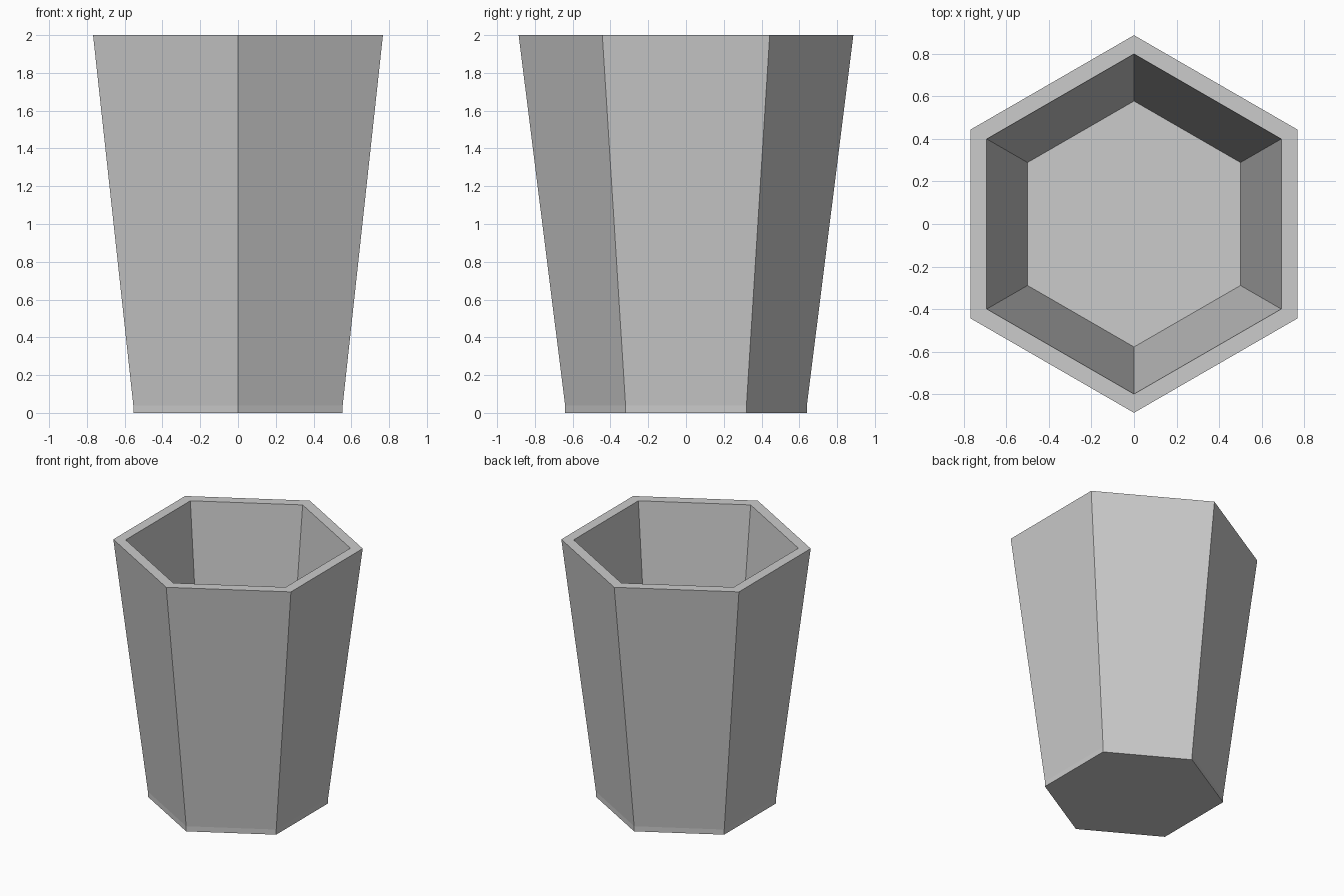
import bpy, bmesh, math

if "Cube" in bpy.data.objects:
    bpy.data.objects.remove(bpy.data.objects["Cube"])

SIDES = 6
# (radius, height) profile: outside from base centre up, over the rim, down to the floor
PROFILE = [(0.64, 0.0), (0.64, 0.04), (0.886, 2.0), (0.798, 2.0), (0.577, 0.04)]


def ring(bm, radius, z):
    """Hexagon of vertices with corners on the y axis."""
    angles = [math.pi / 2 + 2 * math.pi * i / SIDES for i in range(SIDES)]
    return [bm.verts.new((radius * math.cos(a), radius * math.sin(a), z)) for a in angles]


# Tapered hexagonal cup with a thin upright base band and an open top
bm = bmesh.new()
rings = [ring(bm, r, z) for r, z in PROFILE]
for low, high in zip(rings, rings[1:]):
    for i in range(SIDES):
        j = (i + 1) % SIDES
        bm.faces.new((low[i], low[j], high[j], high[i]))

# Underside and inner floor
bm.faces.new(list(reversed(rings[0])))
bm.faces.new(rings[-1])
bmesh.ops.recalc_face_normals(bm, faces=bm.faces[:])

mesh = bpy.data.meshes.new("hexagonal_cup")
bm.to_mesh(mesh)
bm.free()
cup = bpy.data.objects.new("hexagonal_cup", mesh)
bpy.context.collection.objects.link(cup)
